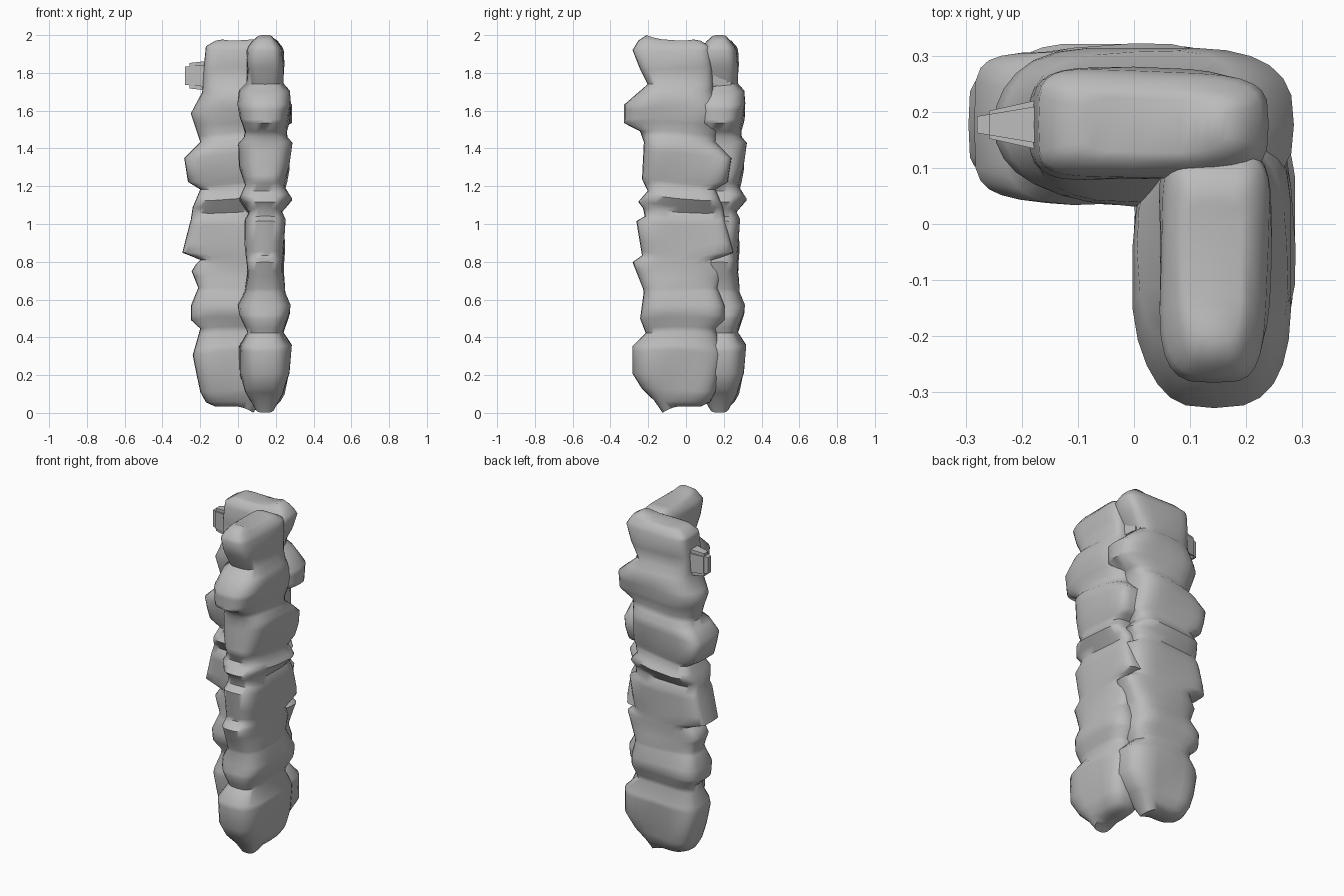
import bpy, bmesh, math
from math import cos, sin, exp, tau

cube = bpy.data.objects.get("Cube")
if cube:
    bpy.data.objects.remove(cube, do_unlink=True)

stone = bpy.data.materials.new("grey stone")
stone.use_nodes = True
GREY = (0.5, 0.5, 0.5, 1)
stone.diffuse_color = GREY
bsdf = stone.node_tree.nodes["Principled BSDF"]
bsdf.inputs["Base Color"].default_value = GREY
bsdf.inputs["Roughness"].default_value = 0.9

# Outlines of the stacked rocks as (height, offset) pairs
INNER_END = [(.03, -.12), (.06, -.17), (.12, -.2), (.32, -.24), (.45, -.2), (.5, -.25), (.58, -.25), (.66, -.21),
             (.76, -.25), (.81, -.2), (.85, -.295), (1.03, -.25), (1.1, -.24), (1.2, -.2), (1.24, -.265),
             (1.37, -.285), (1.45, -.2), (1.6, -.25), (1.7, -.19), (1.84, -.18), (1.94, -.17), (1.97, -.12)]
OUTER_END = [(.02, .08), (.12, .19), (.2, .24), (.35, .24), (.42, .17), (.5, .2), (.65, .18), (.72, .21), (.79, .24),
             (.83, .19), (1.0, .22), (1.04, .16), (1.1, .21), (1.16, .16), (1.22, .19), (1.42, .18), (1.48, .2),
             (1.53, .285), (1.63, .285), (1.74, .16), (1.82, .2), (1.92, .24), (1.97, .21), (2, .14)]
HALF_WIDTH = [(.01, .05), (.1, .11), (.2, .14), (.36, .145), (.42, .1), (.52, .14), (.57, .145), (.64, .11),
              (.75, .1), (.9, .11), (1.03, .11), (1.07, .09), (1.14, .146), (1.2, .11), (1.3, .138),
              (1.42, .146), (1.46, .11), (1.55, .138), (1.64, .15), (1.7, .138), (1.75, .09), (1.85, .105),
              (1.93, .1), (1.98, .06)]
# Bluntness of both ends: small is boxy, large is pointed
INNER_TIP = [(0, .6), (.8, .55), (.85, .35), (1.4, .4), (1.5, .95), (1.68, .95), (1.75, .4)]
OUTER_TIP = [(1.7, .66), (1.8, .5)]


def sample(outline, z):
    for (z0, a), (z1, b) in zip(outline, outline[1:]):
        if z <= z1:
            return a + (b - a) * max(0, (z - z0) / (z1 - z0))
    return outline[-1][1]


def power(v, e):
    return math.copysign(abs(v) ** e, v)


def finish(name, bm):
    bmesh.ops.recalc_face_normals(bm, faces=bm.faces)
    mesh = bpy.data.meshes.new(name)
    bm.to_mesh(mesh)
    bm.free()
    mesh.materials.append(stone)
    obj = bpy.data.objects.new(name, mesh)
    bpy.context.collection.objects.link(obj)
    return obj


def rock_stack(name, place):
    """Loft rounded slabs up the stack; place maps length and width to x, y."""
    bm = bmesh.new()
    heights = sorted({z for o in (INNER_END, OUTER_END, HALF_WIDTH) for z, _ in o if .03 < z < 1.98})
    levels = [heights[0]]
    for z in heights:
        if z - levels[-1] > .018:
            levels.append(z)
    sides, rings = 28, []
    for z in levels:
        lo, hi, w = sample(INNER_END, z), sample(OUTER_END, z), sample(HALF_WIDTH, z)
        foot = max(0, 1 - abs(z - .18) / .2)
        ring = []
        for i in range(sides):
            c, s = cos(tau * i / sides), sin(tau * i / sides)
            tip = sample(OUTER_TIP if c > 0 else INNER_TIP, z)
            u = (hi if c > 0 else lo) * abs(c) ** min(tip, .7)
            # Uneven faces, and a groove splitting the foot in two lobes
            rough = .96 + .04 * sin(11 * u + 17 * z + 2 * s)
            v = w * power(s, tip) * rough * (1 - .12 * foot * exp(-(u / .07) ** 2))
            # Slabs lean a little
            mid = min(1, 4 * min(z, 2 - z))
            dz = mid * (.04 * u + .01 * sin(9 * u + 5 * z))
            ring.append(bm.verts.new((*place(u, v), z + dz)))
        rings.append(ring)
    for low, high in zip(rings, rings[1:]):
        for i in range(sides):
            j = (i + 1) % sides
            bm.faces.new((low[i], low[j], high[j], high[i]))

    # Rounded top and foot
    def cap(ring, lift, shrink):
        cx = sum(v.co.x for v in ring) / sides
        cy = sum(v.co.y for v in ring) / sides
        inner = []
        for i, v in enumerate(ring):
            x, y = cx + (v.co.x - cx) * shrink, cy + (v.co.y - cy) * shrink
            inner.append(bm.verts.new((x, y, lift(cos(tau * i / sides)))))
        for i in range(sides):
            j = (i + 1) % sides
            bm.faces.new((ring[i], ring[j], inner[j], inner[i]))
        for i in range(sides // 2):
            strip = inner[i], inner[i + 1], inner[-i - 1], inner[-i % sides]
            bm.faces.new(list(dict.fromkeys(strip)))

    cap(rings[0], lambda c: .035 - .034 * max(0, c), .7)
    cap(rings[-1], lambda c: 1.972 + .005 * c * c + .023 * max(0, c), .75)
    return finish(name, bm)


def ledge(name, place):
    """Narrow wedge of rock jutting from the inner end."""
    bm = bmesh.new()
    bmesh.ops.create_cube(bm, size=2)
    bmesh.ops.bevel(bm, geom=bm.edges[:], offset=.25, segments=2, affect='EDGES')
    for v in bm.verts:
        x, y, h = v.co
        u = -.19 + .09 * x
        v.co = (*place(u, y * (.04 + .02 * x)), 1.785 + h * (.075 + .01 * x))
    return finish(name, bm)


# Two copies of the same wall meet in a corner
rocks = []
for side, place in (("back", lambda u, v: (u, .177 + v)), ("front", lambda u, v: (.143 + v, -u - .043))):
    rocks.append(rock_stack(side + "_rock_wall", place))
    rocks.append(ledge(side + "_rock_ledge", place))

# Smooth shading with sharp breaks between slabs
bpy.ops.object.select_all(action='DESELECT')
for rock in rocks:
    rock.select_set(True)
bpy.context.view_layer.objects.active = rocks[0]
bpy.ops.object.shade_smooth_by_angle(angle=math.radians(60))
